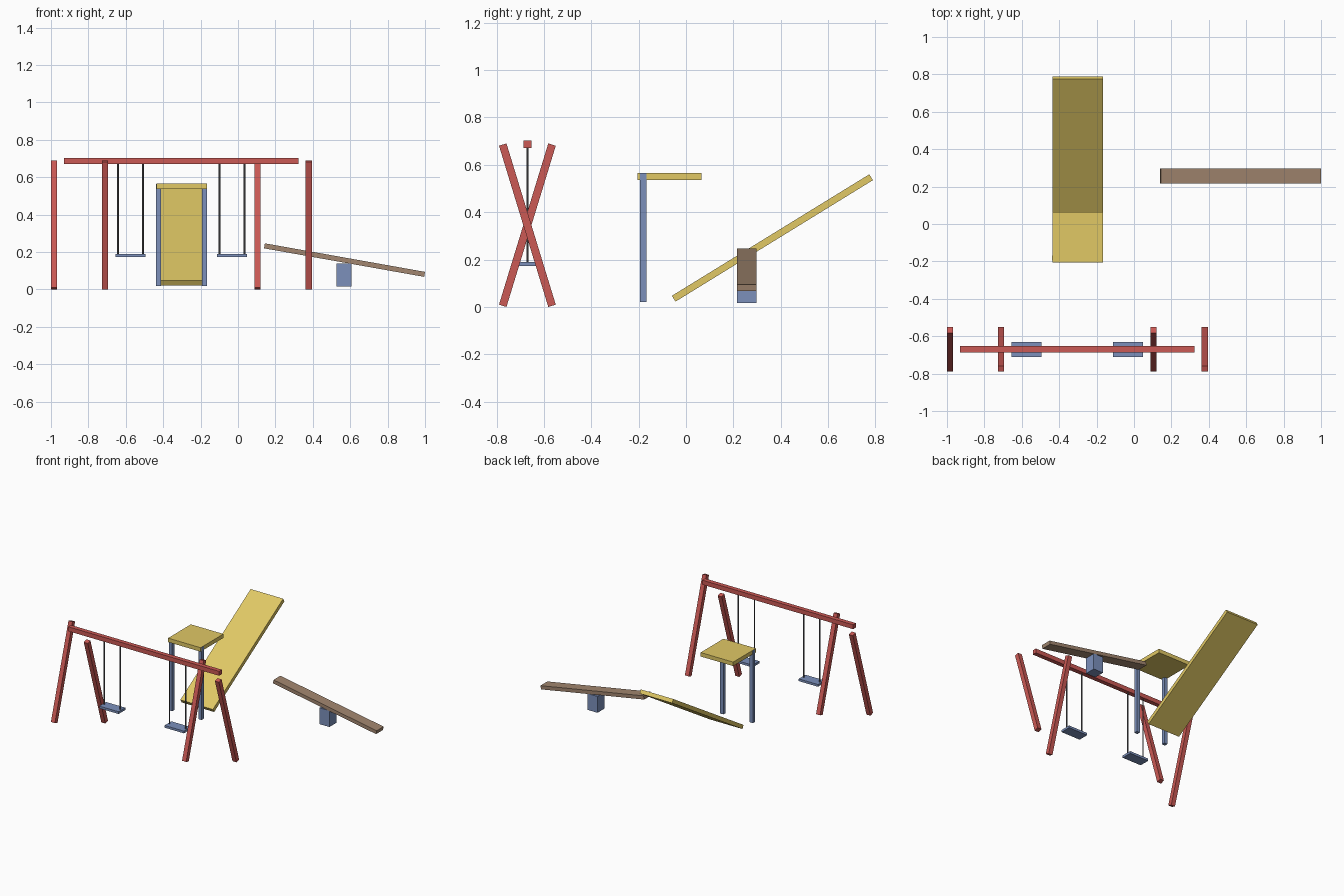
import bpy
import bmesh
from math import radians
from mathutils import Matrix

if "Cube" in bpy.data.objects:
    bpy.data.objects.remove(bpy.data.objects["Cube"])


def material(name, rgb):
    m = bpy.data.materials.new(name)
    m.diffuse_color = (*rgb, 1)
    m.use_nodes = True
    m.node_tree.nodes["Principled BSDF"].inputs["Base Color"].default_value = m.diffuse_color
    return m


RED = material("red_paint", (0.60, 0.10, 0.09))
BLUE = material("blue_paint", (0.20, 0.28, 0.50))
YELLOW = material("yellow_plastic", (0.75, 0.58, 0.13))
WOOD = material("wood", (0.36, 0.24, 0.16))
ROPE = material("rope_grey", (0.12, 0.12, 0.13))


def finish(name, bm, loc, rot, mat):
    mesh = bpy.data.meshes.new(name)
    bm.to_mesh(mesh)
    bm.free()
    mesh.materials.append(mat)
    ob = bpy.data.objects.new(name, mesh)
    ob.location = loc
    ob.rotation_euler = [radians(a) for a in rot]
    bpy.context.collection.objects.link(ob)
    return ob


def box(name, loc, size, mat, rot=(0, 0, 0)):
    bm = bmesh.new()
    bmesh.ops.create_cube(bm, size=1, matrix=Matrix.Diagonal((*size, 1)))
    return finish(name, bm, loc, rot, mat)


def rod(name, x, y, z0, z1, r, mat):
    bm = bmesh.new()
    bmesh.ops.create_cone(bm, cap_ends=True, segments=8, radius1=r, radius2=r, depth=z1 - z0)
    return finish(name, bm, (x, y, (z0 + z1) / 2), (0, 0, 0), mat)


# Swing frame: crossed legs in two pairs and the top beam
SWING_Y = -0.67
for x, tilt in ((-0.984, -17), (-0.711, 17), (0.105, -17), (0.378, 17)):
    box("swing_leg", (x, SWING_Y, 0.345), (0.033, 0.033, 0.712), RED, (tilt, 0, 0))
box("swing_beam", (-0.303, SWING_Y, 0.687), (1.254, 0.033, 0.033), RED)

# Two swings, each a seat on two ropes
for x in (-0.575, -0.032):
    box("swing_seat", (x, SWING_Y, 0.182), (0.16, 0.08, 0.017), BLUE)
    for side in (-1, 1):
        rod("swing_rope", x + side * 0.067, SWING_Y, 0.185, 0.68, 0.0045, ROPE)

# Slide tower: deck on two posts
SLIDE_X = -0.302
box("slide_deck", (SLIDE_X, -0.07, 0.551), (0.27, 0.27, 0.03), YELLOW)
for side in (-1, 1):
    box("deck_post", (SLIDE_X + side * 0.1225, -0.181, 0.292), (0.027, 0.027, 0.545), BLUE)

# Sloping slide board
box("slide_board", (SLIDE_X, 0.365, 0.291), (0.27, 0.979, 0.029), YELLOW, (31.6, 0, 0))

# Seesaw: tilted plank over a block
box("seesaw_plank", (0.5695, 0.257, 0.157), (0.87, 0.082, 0.027), WOOD, (0, 10.1, 0))
box("seesaw_block", (0.567, 0.257, 0.078), (0.082, 0.082, 0.122), BLUE)
